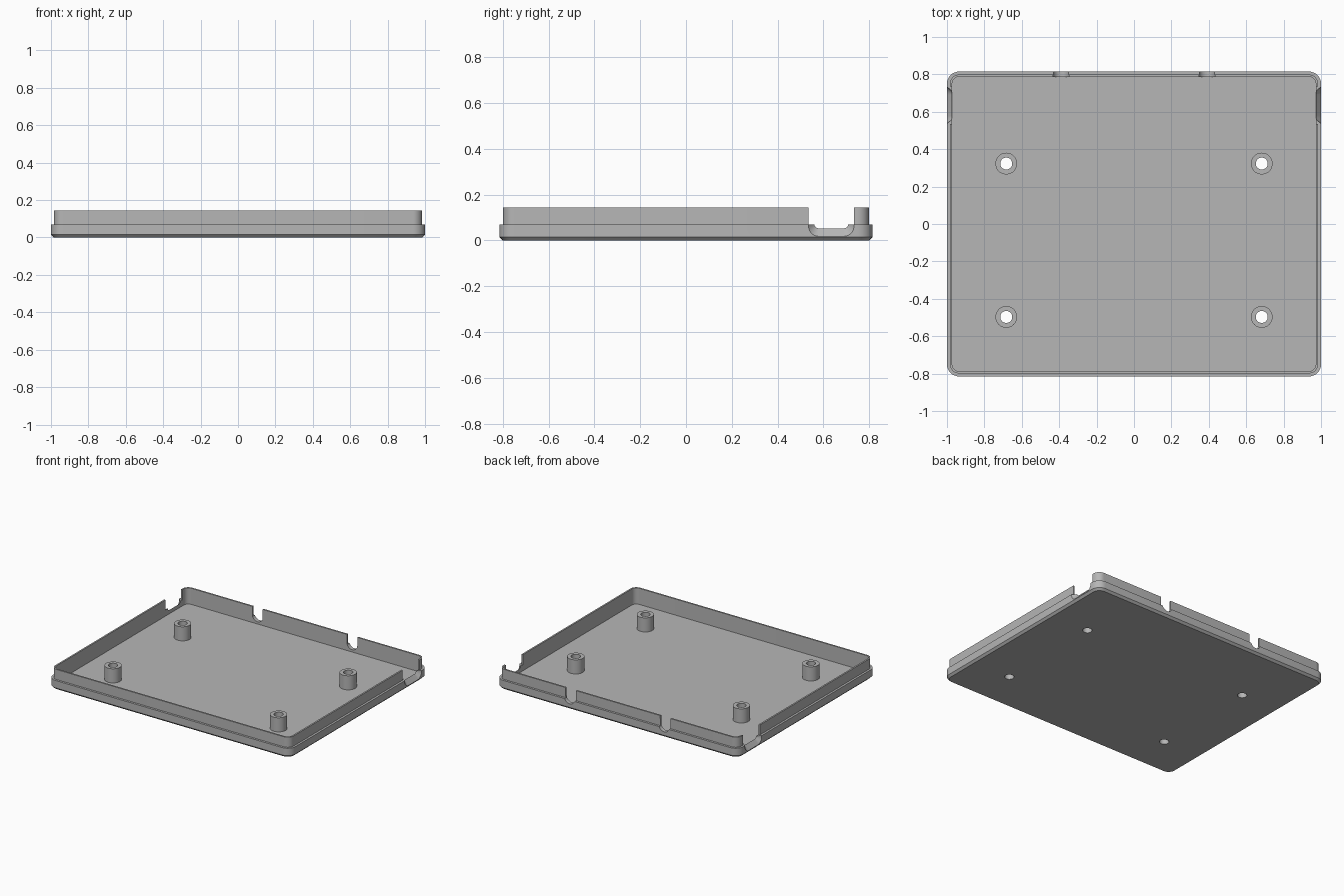
import bpy, bmesh
from math import sin, cos, pi, radians

cube = bpy.data.objects.get("Cube")
if cube:
    bpy.data.objects.remove(cube, do_unlink=True)

grey = bpy.data.materials.new("plain grey")
grey.use_nodes = True
grey.diffuse_color = (0.47, 0.47, 0.47, 1)
grey.node_tree.nodes["Principled BSDF"].inputs["Base Color"].default_value = grey.diffuse_color

HALF_X, HALF_Y, CORNER = 1.0, 0.815, 0.065
RIM, TOP, FLOOR = 0.07, 0.145, 0.025
POST_R, HOLE_R, POST_TOP = 0.058, 0.032, 0.13


def loft(name, rings, caps=True):
    """Skin a list of equal rings; cap the ends or join last to first."""
    bm = bmesh.new()
    loops = [[bm.verts.new(p) for p in ring] for ring in rings]
    n = len(loops[0])
    pairs = list(zip(loops, loops[1:]))
    if caps:
        bm.faces.new(loops[0])
        bm.faces.new(loops[-1])
    else:
        pairs.append((loops[-1], loops[0]))
    for a, b in pairs:
        for i in range(n):
            j = (i + 1) % n
            bm.faces.new((a[i], a[j], b[j], b[i]))
    bmesh.ops.recalc_face_normals(bm, faces=bm.faces)
    mesh = bpy.data.meshes.new(name)
    bm.to_mesh(mesh)
    bm.free()
    mesh.materials.append(grey)
    obj = bpy.data.objects.new(name, mesh)
    bpy.context.collection.objects.link(obj)
    return obj


def smooth(obj):
    bpy.ops.object.select_all(action='DESELECT')
    obj.select_set(True)
    bpy.context.view_layer.objects.active = obj
    bpy.ops.object.shade_smooth_by_angle(angle=radians(30))


def rounded_rect(inset, z, steps=8):
    r = CORNER - inset
    pts = []
    for k, (sx, sy) in enumerate(((1, 1), (-1, 1), (-1, -1), (1, -1))):
        for s in range(steps + 1):
            a = (k + s / steps) * pi / 2
            pts.append((sx * (HALF_X - CORNER) + r * cos(a),
                        sy * (HALF_Y - CORNER) + r * sin(a), z))
    return pts


def circle(x, y, r, z, n=40):
    return [(x + r * cos(2 * pi * i / n), y + r * sin(2 * pi * i / n), z) for i in range(n)]


def u_section(w, bottom, r, top, steps=10):
    """U outline as (across, z) pairs, with rounded bottom corners."""
    pts = [(-w, top)]
    for side in (-1, 1):
        for s in range(steps + 1):
            a = pi / 2 * (s / steps + (2 if side < 0 else 3))
            pts.append((side * (w - r * 1.001) + r * cos(a), bottom + r + r * sin(a)))
    return pts + [(w, top)]


# Tray: chamfered base, stepped rim, thin lip, inner floor
tray = loft("tray", [rounded_rect(i, z) for i, z in (
    (0.015, 0), (0, 0.015), (0, RIM), (0.016, RIM),
    (0.016, TOP), (0.028, TOP), (0.028, FLOOR))])

cutters = []

# Flared scoops and lip gaps near the back of both sides
NOTCH_Y = 0.635
for s in (-1, 1):
    cutters.append(loft("scoop_cutter", [
        [(s * x, NOTCH_Y + a, z) for a, z in u_section(w, b, r, RIM + 0.01)]
        for x, w, b, r in ((0.965, 0.068, 0.062, 0.012), (1.001, 0.1, 0.017, 0.045))]))
    cutters.append(loft("lip_cutter", [
        [(s * x, NOTCH_Y + a, z) for a, z in ((-0.1, RIM), (0.1, RIM), (0.1, 0.2), (-0.1, 0.2))]
        for x in (0.95, 1.02)]))

# Round-bottomed cable slots in the back wall
for x in (-0.39, 0.39):
    cutters.append(loft("slot_cutter", [
        [(x + a, y, z) for a, z in u_section(0.043, 0.042, 0.0425, 0.2)]
        for y in (0.77, 0.83)]))

# Screw posts and the holes beneath them
for y, row in ((0.323, "back"), (-0.497, "front")):
    for x, side in ((0.683, "left"), (-0.683, "right")):
        cutters.append(loft("hole_cutter", [circle(x, y, HOLE_R, z) for z in (-0.02, 0.06)]))
        post = loft(f"{row}_{side}_post", [circle(x, y, r, z) for r, z in (
            (POST_R, FLOOR - 0.005), (POST_R, POST_TOP),
            (HOLE_R, POST_TOP), (HOLE_R, FLOOR - 0.005))], caps=False)
        smooth(post)

# Cut the tray and discard the cutters
for c in cutters:
    c.hide_render = True
    mod = tray.modifiers.new("cut", 'BOOLEAN')
    mod.operation, mod.solver, mod.object = 'DIFFERENCE', 'EXACT', c
bpy.context.view_layer.update()
cut = bpy.data.meshes.new_from_object(tray.evaluated_get(bpy.context.evaluated_depsgraph_get()))
tray.modifiers.clear()
tray.data = cut
for c in cutters:
    bpy.data.objects.remove(c, do_unlink=True)
smooth(tray)
